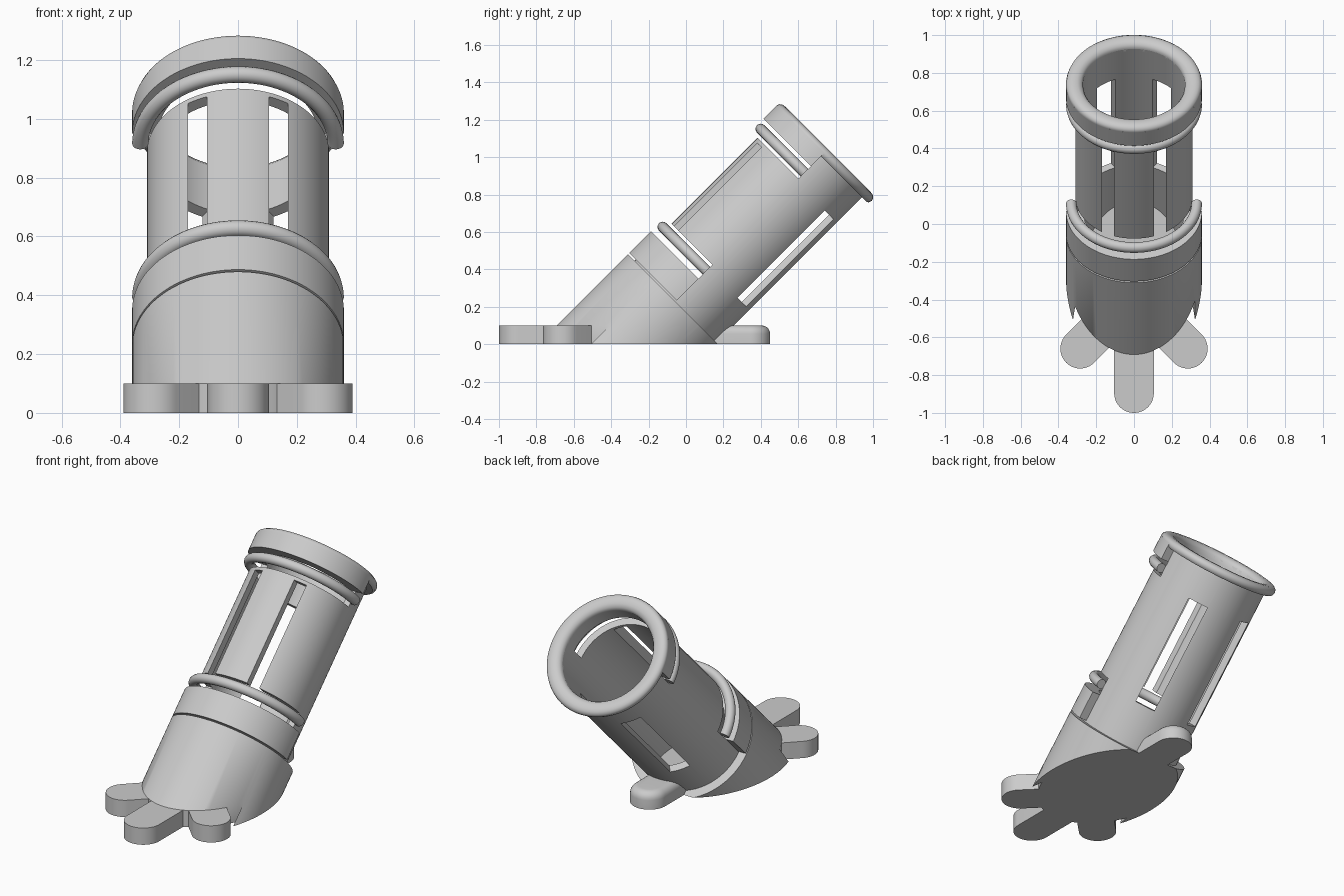
import bpy, bmesh, math
from mathutils import Matrix, Vector

if "Cube" in bpy.data.objects:
    bpy.data.objects.remove(bpy.data.objects["Cube"])

grey = bpy.data.materials.new("plain_grey")
grey.use_nodes = True
grey.diffuse_color = (0.6, 0.6, 0.6, 1)
grey.node_tree.nodes["Principled BSDF"].inputs["Base Color"].default_value = (0.6, 0.6, 0.6, 1)

# Tube frame: local z runs up the leaning axis, local -y is the front side
TILT = Matrix.Translation((0, -0.141, 0.141)) @ Matrix.Rotation(-math.pi / 4, 4, 'X')
HALF = (math.pi, 2 * math.pi)
OUTER, WALL, BORE = 0.36, 0.31, 0.27


def finish(name, bm, matrix=None):
    if matrix:
        bm.transform(matrix)
    bmesh.ops.recalc_face_normals(bm, faces=bm.faces)
    mesh = bpy.data.meshes.new(name)
    bm.to_mesh(mesh)
    bm.free()
    mesh.materials.append(grey)
    ob = bpy.data.objects.new(name, mesh)
    bpy.context.collection.objects.link(ob)
    return ob


def lathe(name, profile, span=(0, 2 * math.pi), steps=96):
    """Revolve a closed (radius, height) profile, fully or over a part turn."""
    bm = bmesh.new()
    full = span[1] - span[0] > 6.28
    rings = []
    for i in range(steps if full else steps + 1):
        a = span[0] + (span[1] - span[0]) * i / steps
        rings.append([bm.verts.new((r * math.cos(a), r * math.sin(a), t)) for r, t in profile])
    n = len(profile)
    for i in range(steps):
        p, q = rings[i], rings[(i + 1) % len(rings)]
        for j in range(n):
            k = (j + 1) % n
            bm.faces.new((p[j], p[k], q[k], q[j]))
    if not full:
        bm.faces.new(rings[0])
        bm.faces.new(rings[-1])
    return finish(name, bm, TILT)


def cut_rod(name, radius, t0, t1, floor, flare=False):
    """Leaning cylinder sliced level at the given height."""
    bm = bmesh.new()
    bmesh.ops.create_cone(bm, cap_ends=True, segments=96, radius1=radius, radius2=radius,
                          depth=t1 - t0, matrix=Matrix.Translation((0, 0, (t0 + t1) / 2)))
    bm.transform(TILT)
    for z in ((0.1, floor) if flare else (floor,)):
        bmesh.ops.bisect_plane(bm, geom=bm.verts[:] + bm.edges[:] + bm.faces[:], plane_co=(0, 0, z),
                               plane_no=(0, 0, 1), clear_inner=(z == floor))
    bmesh.ops.holes_fill(bm, edges=bm.edges[:])
    if flare:
        # Front of the foot drops straight down to the ground
        for v in bm.verts:
            if v.co.z < 0.001 and v.co.y < -0.53:
                v.co.y += 0.1
    return finish(name, bm)


def box(name, lo, hi, turn=0):
    bm = bmesh.new()
    bmesh.ops.create_cube(bm, size=1)
    lo, hi = Vector(lo), Vector(hi)
    for v in bm.verts:
        v.co = (lo + hi) / 2 + Vector(v.co[i] * (hi - lo)[i] for i in range(3))
    return finish(name, bm, TILT @ Matrix.Rotation(turn, 4, 'Z'))


def carve(ob, cutter):
    mod = ob.modifiers.new("carve", 'BOOLEAN')
    mod.operation, mod.solver, mod.object = 'DIFFERENCE', 'EXACT', cutter
    bpy.context.view_layer.objects.active = ob
    bpy.ops.object.modifier_apply(modifier=mod.name)


def toe(name, start, end, radius=0.105, height=0.1, soft=0):
    """Flat slab with a round tip."""
    start, end = Vector(start), Vector(end)
    d = (end - start).normalized()
    side = Vector((-d.y, d.x))
    pts = [start + side * radius]
    for i in range(25):
        a = math.pi * i / 24
        pts.append(end + side * radius * math.cos(a) + d * radius * math.sin(a))
    pts.append(start - side * radius)
    bm = bmesh.new()
    face = bm.faces.new([bm.verts.new((p.x, p.y, 0)) for p in pts])
    top = bmesh.ops.extrude_face_region(bm, geom=[face])["geom"]
    for v in top:
        if isinstance(v, bmesh.types.BMVert):
            v.co.z = height
    if soft:
        rim = [e for e in bm.edges if all(v.co.z > height - 0.001 for v in e.verts)]
        bmesh.ops.bevel(bm, geom=rim, offset=soft, segments=5, profile=0.5, affect='EDGES')
    return finish(name, bm)


def hoop(name, t, radius=0.332, thick=0.028):
    ring = [(radius + thick * math.cos(a), t + thick * math.sin(a))
            for a in (math.tau * i / 16 for i in range(16))]
    return lathe(name, ring, HALF, 64)


# Foot and bore
bore = cut_rod("bore_cutter", BORE, -0.7, 1.4, 0.02)
foot = cut_rod("foot", OUTER, -0.8, 0.12, 0, flare=True)
carve(foot, bore)

# Barrel wall with hoop openings and long slots
barrel = lathe("barrel", [(WALL, 0.115), (WALL, 1.24), (BORE, 1.24), (BORE, 0.115)])
cutters = [bore]
for low, high in ((0.295, 0.4), (1.05, 1.145)):
    cutters.append(box("hoop_opening_cutter", (-0.5, -0.5, low), (0.5, 0, high)))
for s in (-1, 1):
    x0, x1 = sorted((s * 0.105, s * 0.17))
    cutters.append(box("front_slot_cutter", (x0, -0.5, 0.37), (x1, -0.1, 1.03)))
    cutters.append(box("rear_slot_cutter", (-0.059, 0.15, 0.37), (0.059, 0.5, 1.03), -s * math.radians(34)))
for c in cutters[1:]:
    carve(barrel, c)

# Raised half collars, hoops and mouth lip
lathe("lower_collar", [(0.3, 0.13), (OUTER, 0.13), (OUTER, 0.295), (0.3, 0.295)], HALF, 64)
lathe("upper_collar", [(0.3, 1.145), (OUTER, 1.145), (OUTER, 1.245), (0.3, 1.245)], HALF, 64)
hoop("lower_hoop", 0.355)
hoop("upper_hoop", 1.096)
lathe("mouth_lip", [(BORE, 1.22), (0.345, 1.22), (0.355, 1.228), (OUTER, 1.245), (0.355, 1.26),
                    (0.342, 1.27), (0.325, 1.273), (0.3, 1.272), (0.28, 1.262), (BORE, 1.245)])

# Toes
toe("front_toe", (0, -0.62), (0, -0.895))
for s, side in ((1, "left"), (-1, "right")):
    toe(side + "_toe", (s * 0.2, -0.575), (s * 0.285, -0.66))
rear = toe("rear_toe", (0, 0.13), (0, 0.345), soft=0.045)
carve(rear, bore)

for c in cutters:
    bpy.data.objects.remove(c)

# Smooth round surfaces, keep hard edges
bpy.ops.object.select_all(action='DESELECT')
for ob in bpy.context.collection.objects:
    if ob.type == 'MESH':
        ob.select_set(True)
        bpy.context.view_layer.objects.active = ob
bpy.ops.object.shade_smooth_by_angle(angle=math.radians(35))
